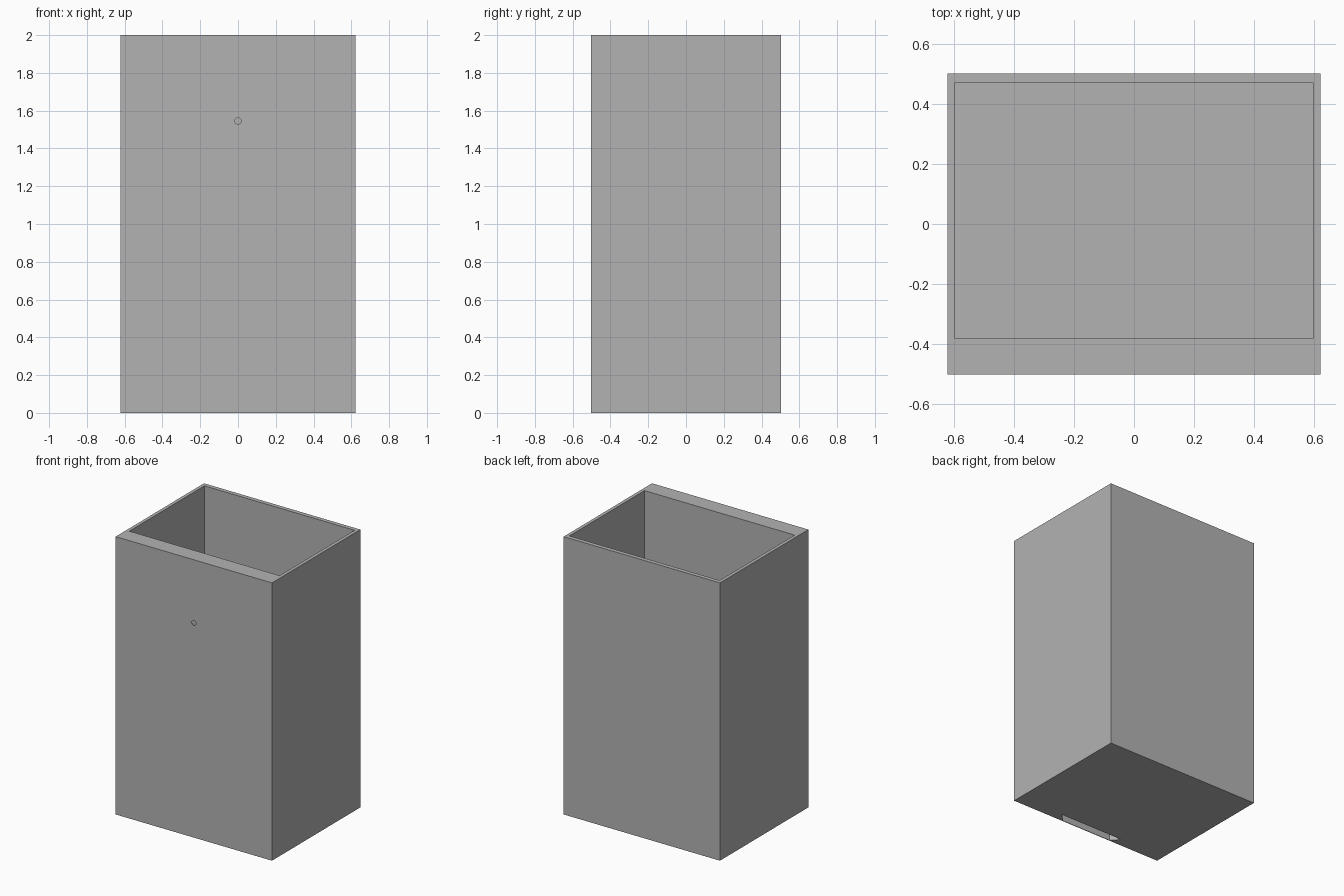
import bpy, bmesh
from math import pi, sin, cos

cube = bpy.data.objects.get("Cube")
if cube:
    bpy.data.objects.remove(cube, do_unlink=True)

HALF_X, HALF_Y, HEIGHT = 0.6225, 0.5025, 2.0
SLOT_TOP = 1.545      # centre of the slot's rounded end
SKIN_Y = -0.498       # thin skin left in front of the slot

grey = bpy.data.materials.new("plain grey")
grey.use_nodes = True
grey.diffuse_color = (0.45, 0.45, 0.45, 1)
grey.node_tree.nodes["Principled BSDF"].inputs["Base Color"].default_value = grey.diffuse_color


def loft(name, rings):
    """Solid through matching rings of points, capped at both ends."""
    bm = bmesh.new()
    loops = [[bm.verts.new(p) for p in ring] for ring in rings]
    n = len(loops[0])
    for a, b in zip(loops, loops[1:]):
        for i in range(n):
            j = (i + 1) % n
            bm.faces.new((a[i], a[j], b[j], b[i]))
    bm.faces.new(loops[0])
    bm.faces.new(loops[-1])
    bmesh.ops.recalc_face_normals(bm, faces=bm.faces)
    mesh = bpy.data.meshes.new(name)
    bm.to_mesh(mesh)
    bm.free()
    mesh.materials.append(grey)
    obj = bpy.data.objects.new(name, mesh)
    bpy.context.collection.objects.link(obj)
    return obj


def box(name, x, y0, y1, z0, z1):
    return loft(name, [[(-x, y0, z), (x, y0, z), (x, y1, z), (-x, y1, z)] for z in (z0, z1)])


def arch(radius, y, steps=32):
    """Round-topped slot outline, open past the bottom of the bin."""
    arc = [(radius * cos(pi * i / steps), y, SLOT_TOP + radius * sin(pi * i / steps))
           for i in range(steps + 1)]
    return [(radius, y, -0.1)] + arc + [(-radius, y, -0.1)]


def circle(radius, y, steps=16):
    return [(radius * cos(2 * pi * i / steps), y, SLOT_TOP + radius * sin(2 * pi * i / steps))
            for i in range(steps)]


# Outer block
bin_body = box("open_bin", HALF_X, -HALF_Y, HALF_Y, 0, HEIGHT)

# Open cavity, dovetail mounting slot in the thick wall, and small pierced hole
cutters = [
    box("cavity_cutter", 0.598, -0.382, 0.472, 0.025, HEIGHT + 0.1),
    loft("slot_cutter", [arch(0.257, -0.44), arch(0.205, SKIN_Y)]),
    loft("hole_cutter", [circle(0.017, -0.46), circle(0.017, -0.55)]),
]
for cutter in cutters:
    cutter.hide_render = True
    mod = bin_body.modifiers.new(cutter.name, "BOOLEAN")
    mod.operation = "DIFFERENCE"
    mod.solver = "EXACT"
    mod.object = cutter

# Bake the cuts and drop the cutters
bpy.context.view_layer.update()
evaluated = bin_body.evaluated_get(bpy.context.evaluated_depsgraph_get())
baked = bpy.data.meshes.new_from_object(evaluated)
bin_body.modifiers.clear()
bin_body.data = baked
for cutter in cutters:
    bpy.data.objects.remove(cutter, do_unlink=True)
